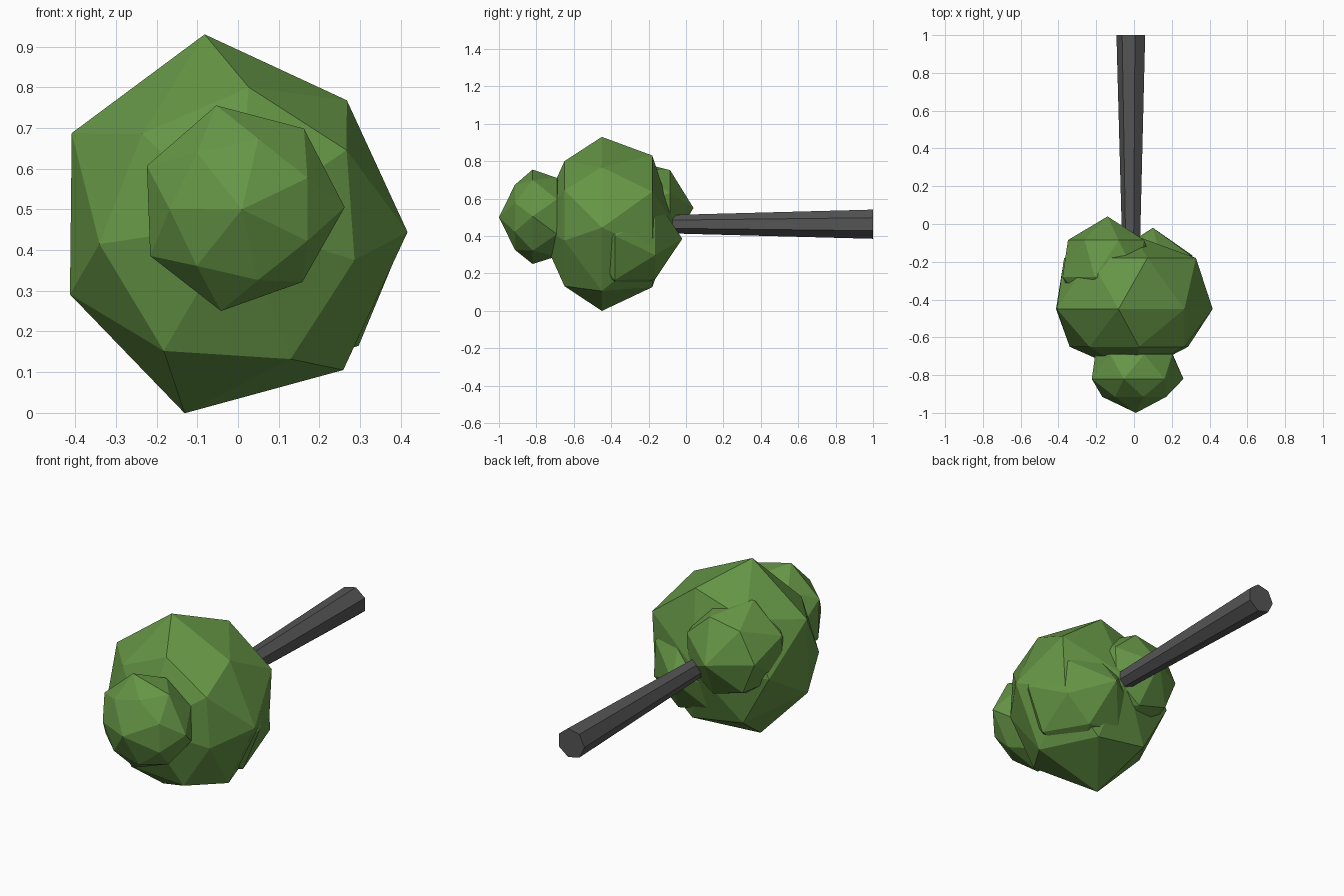
import bpy, bmesh
from math import cos, sin, pi, radians

if "Cube" in bpy.data.objects:
    bpy.data.objects.remove(bpy.data.objects["Cube"])

SIDES = 7


def material(name, color):
    m = bpy.data.materials.new(name)
    m.diffuse_color = (*color, 1)
    m.use_nodes = True
    m.node_tree.nodes["Principled BSDF"].inputs["Base Color"].default_value = m.diffuse_color
    return m


leaf = material("leaf green", (0.13, 0.30, 0.06))
bark = material("bark grey", (0.09, 0.09, 0.09))


def finish(name, bm, mat):
    bmesh.ops.recalc_face_normals(bm, faces=bm.faces)
    mesh = bpy.data.meshes.new(name)
    bm.to_mesh(mesh)
    bm.free()
    mesh.materials.append(mat)
    bpy.context.collection.objects.link(bpy.data.objects.new(name, mesh))


def ring(bm, x, y, z, radius, phase):
    """Seven points around the y axis; radius may be one value or one per point."""
    radii = radius if isinstance(radius, (list, tuple)) else [radius] * SIDES
    pts = []
    for i, r in enumerate(radii):
        a = radians(phase) - 2 * pi * i / SIDES
        pts.append(bm.verts.new((x + r * cos(a), y, z + r * sin(a))))
    return pts


def clump(name, x, z, poles, rings):
    """Faceted leaf clump: two poles and (y, radius, phase) rings."""
    bm = bmesh.new()
    for y in poles:
        bm.verts.new((x, y, z))
    for y, radius, phase in rings:
        ring(bm, x, y, z, radius, phase)
    result = bmesh.ops.convex_hull(bm, input=bm.verts)
    loose = [v for v in bm.verts if not v.link_faces]
    bmesh.ops.delete(bm, geom=loose, context='VERTS')
    finish(name, bm, leaf)


# Main crown
clump("main_crown", 0, 0.465, (-0.80, -0.06), [
    (-0.65, (.336, .322, .30, .357, .362, .344, .323), 85.5),
    (-0.45, (.472, .404, .417, .443, .484, .448, .465), 100),
    (-0.18, (.372, .37, .34, .35, .36, .37, .36), 79)])

# Crown tip
clump("crown_tip", 0.01, 0.50, (-1.0, -0.60), [
    (-0.915, 0.178, 77),
    (-0.82, (.263, .25, .252, .232, .255, .253, .257), 104),
    (-0.69, 0.215, 78)])

# Two lower clumps around the trunk
clump("left_clump", -0.14, 0.55, (-0.52, 0.04), [
    (-0.40, 0.18, 77),
    (-0.28, 0.26, 105),
    (-0.085, 0.21, 74)])
clump("right_clump", 0.10, 0.385, (-0.60, -0.02), [
    (-0.50, 0.20, 80),
    (-0.38, 0.295, 106),
    (-0.165, 0.225, 80)])

# Tapered trunk
bm = bmesh.new()
inner = ring(bm, -0.013, -0.10, 0.463, 0.05, 77)
outer = ring(bm, -0.013, 1.0, 0.463, 0.08, 77)
for i in range(SIDES):
    j = (i + 1) % SIDES
    bm.faces.new((inner[i], inner[j], outer[j], outer[i]))
bm.faces.new(inner)
bm.faces.new(outer)
finish("trunk", bm, bark)
